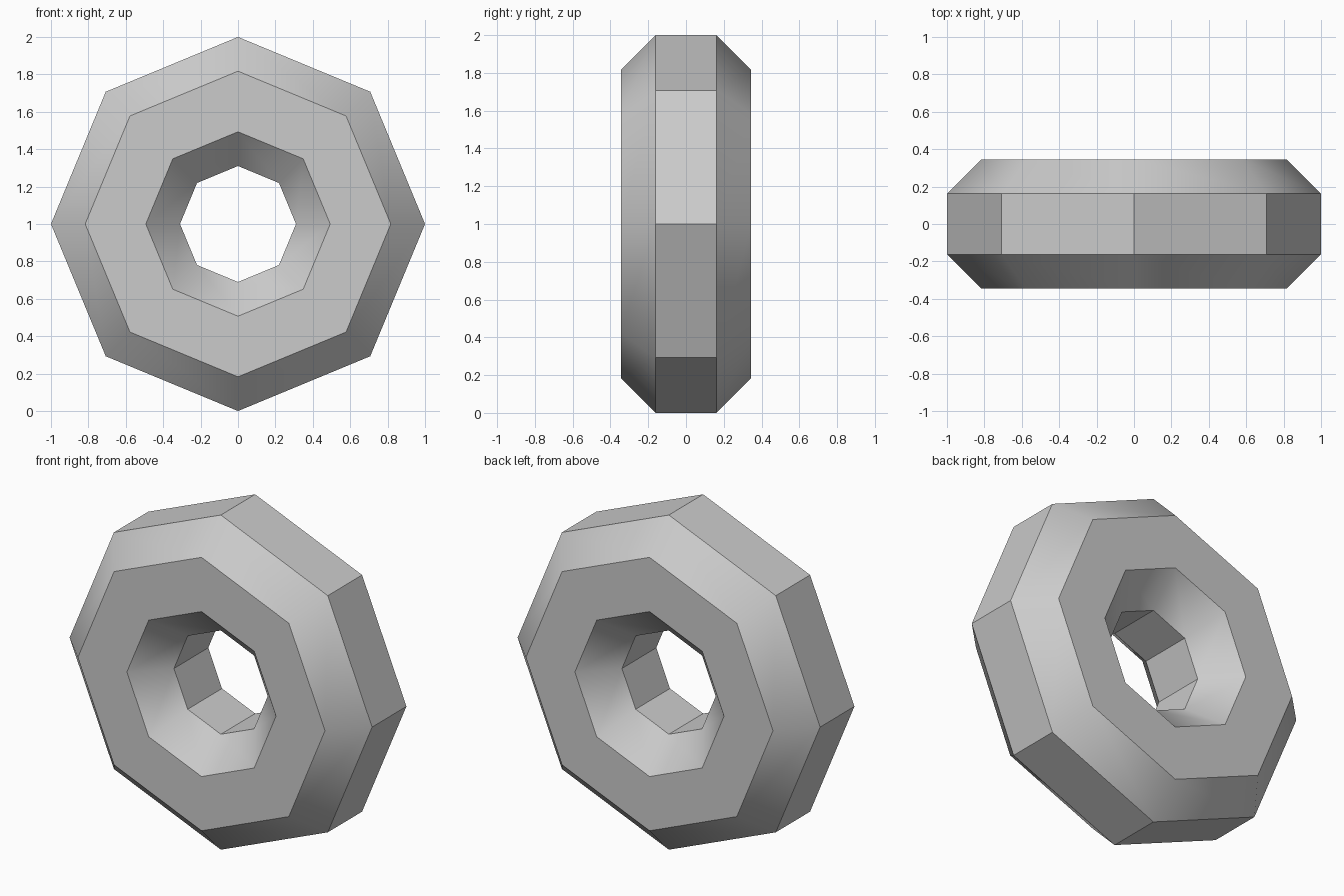
import bpy, bmesh, math

if "Cube" in bpy.data.objects:
    bpy.data.objects.remove(bpy.data.objects["Cube"])

SIDES = 8
MID_R, HALF, FLAT = 0.655, 0.345, 0.162   # ring radius, half width, half flat width

# chamfered square cross-section as (radius, y)
profile = [(MID_R + a, b) for a, b in (
    (HALF, -FLAT), (HALF, FLAT), (FLAT, HALF), (-FLAT, HALF),
    (-HALF, FLAT), (-HALF, -FLAT), (-FLAT, -HALF), (FLAT, -HALF))]

# sweep the section around the y axis in eight steps
bm = bmesh.new()
rings = []
for i in range(SIDES):
    t = 2 * math.pi * i / SIDES
    rings.append([bm.verts.new((r * math.cos(t), y, 1 + r * math.sin(t)))
                  for r, y in profile])
n = len(profile)
for i in range(SIDES):
    a, b = rings[i], rings[(i + 1) % SIDES]
    for j in range(n):
        k = (j + 1) % n
        bm.faces.new((a[j], a[k], b[k], b[j]))
bmesh.ops.recalc_face_normals(bm, faces=bm.faces)

mesh = bpy.data.meshes.new("octagonal_ring")
bm.to_mesh(mesh)
bm.free()
ring = bpy.data.objects.new("octagonal_ring", mesh)
bpy.context.collection.objects.link(ring)

# chamfers blend smoothly around the ring, all other edges stay sharp
bpy.context.view_layer.objects.active = ring
ring.select_set(True)
bpy.ops.object.shade_smooth_by_angle(angle=math.radians(35))
